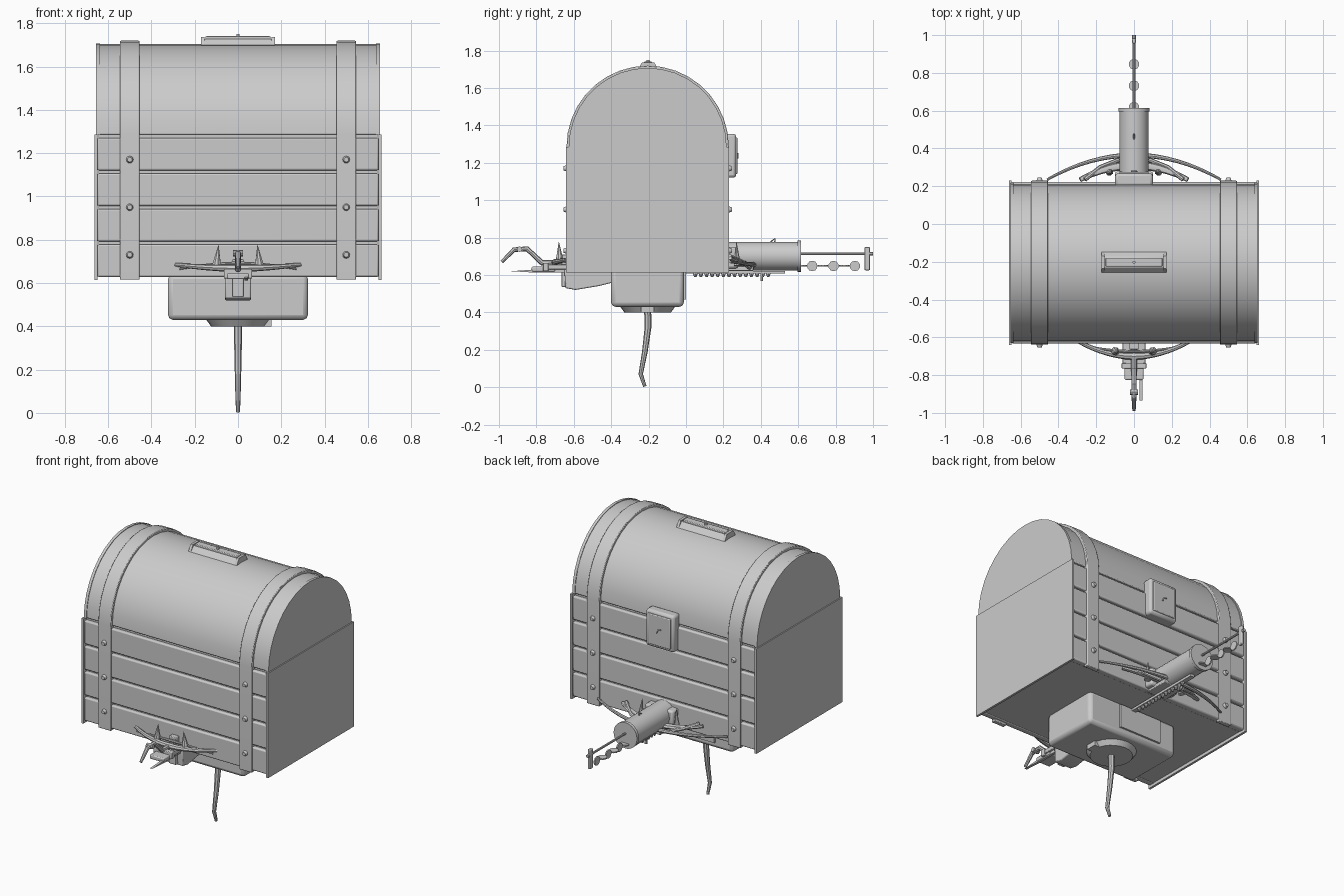
import bpy, bmesh, math
from mathutils import Vector

cube = bpy.data.objects.get("Cube")
if cube:
    bpy.data.objects.remove(cube)

grey = bpy.data.materials.new("plain grey")
grey.use_nodes = True
colour = (0.6, 0.6, 0.6, 1)
grey.diffuse_color = colour
grey.node_tree.nodes["Principled BSDF"].inputs["Base Color"].default_value = colour

CY, SPRING = -0.205, 1.285   # middle of the chest, height of the lid hinge line
parts = []


def finish(name, bm, bevel=0):
    bmesh.ops.recalc_face_normals(bm, faces=bm.faces)
    mesh = bpy.data.meshes.new(name)
    bm.to_mesh(mesh)
    bm.free()
    mesh.materials.append(grey)
    ob = bpy.data.objects.new(name, mesh)
    bpy.context.collection.objects.link(ob)
    if bevel:
        mod = ob.modifiers.new("soft edges", 'BEVEL')
        mod.width, mod.segments, mod.limit_method = bevel, 2, 'ANGLE'
    parts.append(ob)
    return ob


def box(name, x, y, z, bevel=0):
    """Box from (low, high) pairs."""
    bm = bmesh.new()
    bmesh.ops.create_cube(bm, size=1)
    for v in bm.verts:
        v.co = [(a + b) / 2 + c * (b - a) for (a, b), c in zip((x, y, z), v.co)]
    return finish(name, bm, bevel)


def prism(name, x0, x1, profile, bevel=0):
    """Extrude a (y, z) profile along x."""
    bm = bmesh.new()
    face = bm.faces.new([bm.verts.new((x0, y, z)) for y, z in profile])
    out = bmesh.ops.extrude_face_region(bm, geom=[face])["geom"]
    bmesh.ops.translate(bm, vec=(x1 - x0, 0, 0),
                        verts=[g for g in out if isinstance(g, bmesh.types.BMVert)])
    return finish(name, bm, bevel)


def rod(name, start, end, r1, r2=None, sides=16):
    """Cylinder or cone between two points."""
    a, b = Vector(start), Vector(end)
    bm = bmesh.new()
    bmesh.ops.create_cone(bm, cap_ends=True, segments=sides, radius1=r1,
                          radius2=r1 if r2 is None else r2, depth=(b - a).length)
    turn = (b - a).to_track_quat('Z', 'Y')
    for v in bm.verts:
        v.co = (a + b) / 2 + turn @ v.co
    return finish(name, bm)


def tube(name, points, radii, rise=1):
    """Round bar through points; rise squashes or stretches its height."""
    cu = bpy.data.curves.new(name, 'CURVE')
    cu.dimensions, cu.bevel_depth, cu.bevel_resolution, cu.use_fill_caps = '3D', 1, 2, True
    s = cu.splines.new('POLY')
    s.points.add(len(points) - 1)
    zc = points[0][2]
    for p, co, r in zip(s.points, points, radii):
        p.co, p.radius = (co[0], co[1], zc + (co[2] - zc) / rise, 1), r
    ob = bpy.data.objects.new(name, cu)
    bpy.context.collection.objects.link(ob)
    mesh = bpy.data.meshes.new_from_object(ob.evaluated_get(bpy.context.evaluated_depsgraph_get()))
    bpy.data.objects.remove(ob)
    bm = bmesh.new()
    bm.from_mesh(mesh)
    for v in bm.verts:
        v.co.z = zc + (v.co.z - zc) * rise
    return finish(name, bm)


def arc(r, n=18):
    return [(CY - r * math.cos(math.pi * i / n), SPRING + r * math.sin(math.pi * i / n))
            for i in range(n + 1)]


def hoop(name, x0, x1, outer, inner, foot):
    """Arched strap over the lid with straight legs down to foot."""
    legs_out = [(CY - outer, foot)] + arc(outer) + [(CY + outer, foot)]
    legs_in = [(CY - inner, foot)] + arc(inner) + [(CY + inner, foot)]
    return prism(name, x0, x1, legs_out + legs_in[::-1], 0.004)


def bow(name, half, y_end, y_mid, z_end, z_mid, thick, rise=1):
    pts, radii = [], []
    for i in range(17):
        t = i / 8 - 1
        pts.append((half * t, y_mid + (y_end - y_mid) * t * t, z_mid + (z_end - z_mid) * t * t))
        radii.append(thick * (1 - 0.5 * abs(t)))
    return tube(name, pts, radii, rise)


# Chest: core, planks, arched lid and end panels
box("chest_core", (-0.645, 0.645), (CY - 0.405, CY + 0.405), (0.63, SPRING))
for i in range(4):
    z = 0.628 + 0.164 * i
    for side, y in (("front", (-0.632, -0.59)), ("back", (0.18, 0.222))):
        box(f"{side}_plank_{i + 1}", (-0.65, 0.65), y, (z, z + 0.15), 0.008)
prism("lid", -0.65, 0.65, arc(0.418), 0.006)
for s in (-1, 1):
    prism(f"lid_rim_{s}", s * 0.637, s * 0.655, arc(0.422))
    box(f"end_panel_{s}", sorted((s * 0.648, s * 0.662)), (CY - 0.436, CY + 0.436), (0.613, SPRING))
    hoop(f"strap_{s}", s * 0.5 - 0.045, s * 0.5 + 0.045, 0.434, 0.405, 0.615)
    for z in (0.73, 0.95, 1.17):
        for d in (-1, 1):
            y = CY + d * 0.43
            rod("rivet", (s * 0.5, y, z), (s * 0.5, y + d * 0.02, z), 0.018, 0.011, 12)

# Lid plate and back latch
prism("lid_plate", -0.165, 0.165, [(-0.265, 1.69), (-0.23, 1.728), (-0.175, 1.728), (-0.14, 1.69)], 0.005)
box("lid_plate_top", (-0.15, 0.15), (-0.225, -0.18), (1.72, 1.74), 0.004)
for s in (-1, 1):
    prism(f"lid_plate_end_{s}", s * 0.155, s * 0.172,
          [(-0.262, 1.69), (-0.235, 1.737), (-0.17, 1.737), (-0.143, 1.69)])
rod("lid_pin", (0, -0.203, 1.73), (0, -0.203, 1.75), 0.008)
box("back_latch", (-0.1, 0.1), (0.2, 0.268), (1.12, 1.355), 0.015)
box("back_latch_plate", (-0.08, 0.08), (0.26, 0.275), (1.14, 1.335), 0.005)
tube("latch_hook", [(-0.015, 0.278, 1.25), (0.005, 0.278, 1.245), (0.015, 0.278, 1.225)], [0.004] * 3)

# Underside tray, round base and tail
box("under_tray", (-0.323, 0.323), (-0.4, -0.012), (0.43, 0.64), 0.022)
box("tray_back_plate", (-0.2, 0.1), (-0.02, 0.0), (0.47, 0.62))
rod("base_disc", (0, CY, 0.4), (0, CY, 0.435), 0.125, 0.15, 24)
box("base_tab", (0.08, 0.155), (-0.24, -0.17), (0.4, 0.43))
tube("tail", [(0, -0.205, 0.41), (0, -0.203, 0.32), (0, -0.22, 0.19), (0, -0.242, 0.07), (0, -0.22, 0.004)],
     [0.019, 0.018, 0.015, 0.012, 0.009])

# Back barrel with plunger rod
rod("barrel", (0, 0.2, 0.70), (0, 0.6, 0.70), 0.077, sides=24)
rod("barrel_rim", (0, 0.595, 0.70), (0, 0.615, 0.70), 0.083, sides=24)
box("barrel_collar", (-0.1, 0.1), (0.2, 0.278), (0.635, 0.75), 0.012)
tube("barrel_sight", [(0, 0.45, 0.775), (0, 0.475, 0.795), (0, 0.475, 0.775)], [0.004] * 3)
rod("plunger_rod", (0, 0.6, 0.713), (0, 0.99, 0.713), 0.007, sides=8)
box("plunger_handle", (-0.01, 0.01), (0.955, 0.983), (0.625, 0.75), 0.004)
rod("plunger_tip", (0, 0.98, 0.713), (0, 1.0, 0.713), 0.01, sides=8)

# Chain of alternating links
for i in range(6):
    y = 0.618 + 0.057 * i
    axis = Vector((0, 0, 0.004)) if i % 2 == 0 else Vector((0.004, 0, 0))
    c = Vector((0, y, 0.648))
    rod("chain_link", c - axis, c + axis, 0.028, sides=10)
rod("chain_cord", (0, 0.6, 0.648), (0, 0.93, 0.648), 0.003, sides=6)

# Toothed rack beneath the barrel
box("rack_bar", (-0.015, 0.015), (0.0, 0.53), (0.607, 0.622))
for i in range(14):
    y = 0.05 + 0.03 * i
    rod("rack_tooth", (0, y, 0.612), (0, y, 0.588), 0.014, 0.006, 8)
rod("rack_peg", (0, 0.405, 0.62), (0, 0.405, 0.568), 0.008, sides=8)

# Bows, blades and spikes at both ends
bow("back_outer_bow", 0.46, 0.235, 0.365, 0.67, 0.655, 0.014)
bow("back_inner_bow", 0.285, 0.235, 0.31, 0.69, 0.66, 0.026, 0.7)
bow("front_bow", 0.29, -0.625, -0.70, 0.685, 0.668, 0.02, 0.9)
bow("front_bow_cord", 0.27, -0.64, -0.675, 0.665, 0.69, 0.009)
for s in (-1, 1):
    rod(f"front_spike_{s}", (s * 0.1, -0.675, 0.67), (s * 0.09, -0.68, 0.775), 0.024, 0.001, 8)
    rod(f"back_spike_{s}", (s * 0.13, 0.275, 0.65), (s * 0.12, 0.27, 0.775), 0.02, 0.001, 8)
    tube(f"back_brace_{s}", [(s * 0.08, 0.34, 0.64), (s * 0.18, 0.3, 0.67), (s * 0.26, 0.235, 0.7)], [0.012] * 3)
box("back_shelf", (-0.07, 0.07), (0.2, 0.36), (0.622, 0.645), 0.004)

# Front trigger, blade and hooked arm
box("front_shelf", (-0.06, 0.06), (-0.76, -0.6), (0.63, 0.655), 0.004)
box("trigger_block", (-0.05, 0.05), (-0.825, -0.7), (0.618, 0.645), 0.006)
box("trigger_collar", (-0.065, 0.065), (-0.765, -0.735), (0.62, 0.665), 0.004)
prism("front_blade", 0.03, 0.046, [(-0.935, 0.62), (-0.8, 0.63), (-0.6, 0.63), (-0.6, 0.612), (-0.8, 0.612)])
tube("hooked_arm", [(0, -0.985, 0.67), (0, -0.92, 0.735), (0, -0.85, 0.74), (0, -0.77, 0.665), (0, -0.62, 0.665)],
     [0.009, 0.013, 0.014, 0.015, 0.015])
rod("arm_knuckle", (-0.022, -0.89, 0.738), (0.022, -0.89, 0.738), 0.015, sides=8)
prism("under_grip", -0.06, 0.06,
      [(-0.65, 0.63), (-0.645, 0.53), (-0.59, 0.52), (-0.47, 0.54), (-0.39, 0.56), (-0.39, 0.63)], 0.006)
box("grip_bar", (-0.025, 0.025), (-0.665, -0.62), (0.535, 0.71), 0.004)

# Smooth round parts, keep edges sharp
bpy.ops.object.select_all(action='DESELECT')
for ob in parts:
    ob.select_set(True)
bpy.context.view_layer.objects.active = parts[0]
bpy.ops.object.shade_smooth_by_angle(angle=math.radians(35))
